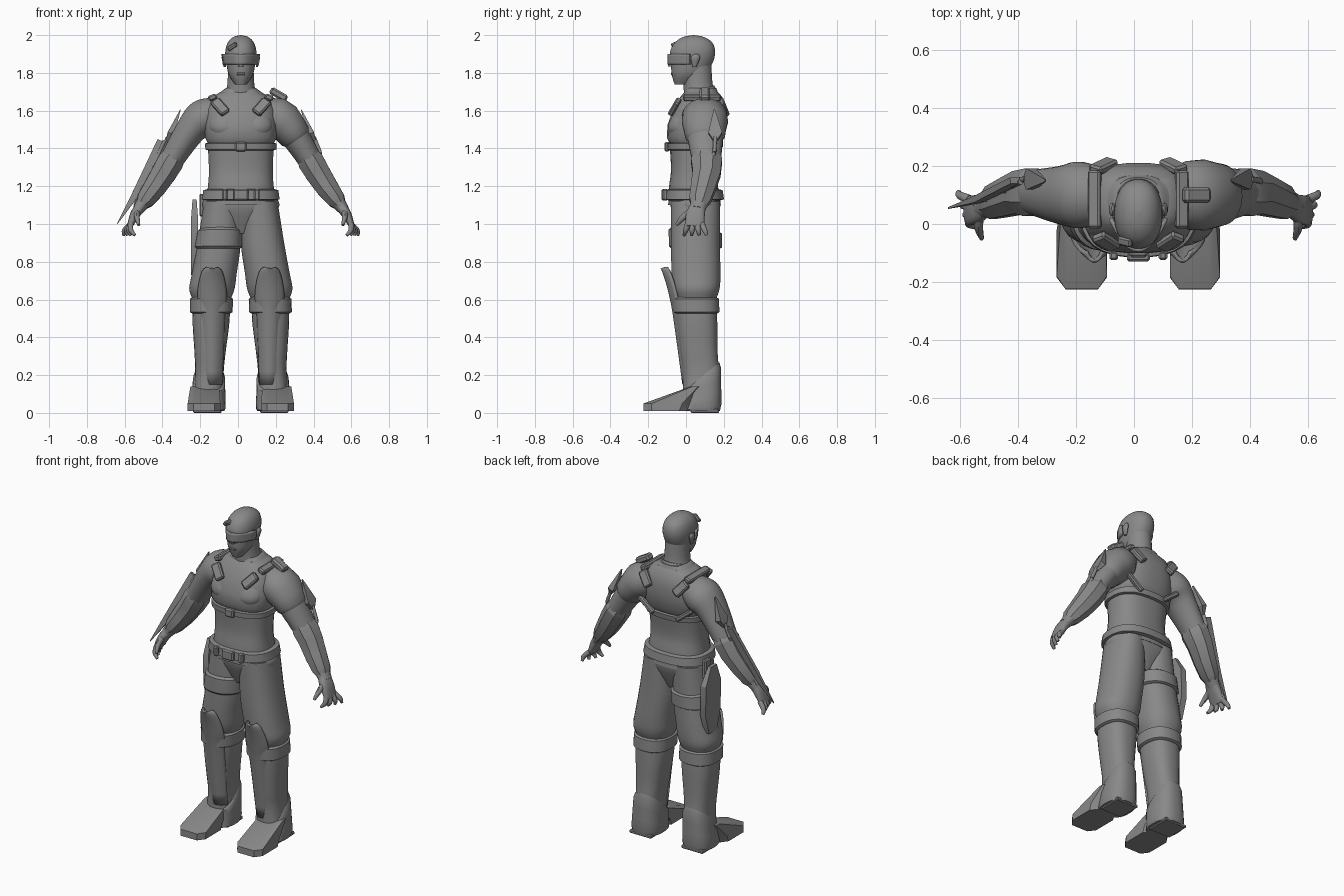
import bpy, bmesh, math
from mathutils import Vector, Matrix

if "Cube" in bpy.data.objects:
    bpy.data.objects.remove(bpy.data.objects["Cube"])

COLOUR = (.25, .25, .25, 1)
grey = bpy.data.materials.new("plain grey")
grey.use_nodes = True
grey.diffuse_color = COLOUR
grey.node_tree.nodes["Principled BSDF"].inputs["Base Color"].default_value = COLOUR
LEFT, RIGHT = 1, -1
BODY_OFFSET = .015  # the body stands a little to its left of centre


def finish(name, bm, side, angle=40):
    """Turn the bmesh into a shaded object, mirrored for the right side."""
    bmesh.ops.scale(bm, vec=(side, 1, 1), verts=bm.verts)
    bmesh.ops.recalc_face_normals(bm, faces=bm.faces)
    mesh = bpy.data.meshes.new(name)
    bm.to_mesh(mesh)
    bm.free()
    mesh.materials.append(grey)
    part = bpy.data.objects.new(name, mesh)
    bpy.context.collection.objects.link(part)
    part.location.x = BODY_OFFSET
    bpy.ops.object.select_all(action='DESELECT')
    part.select_set(True)
    bpy.context.view_layer.objects.active = part
    bpy.ops.object.shade_smooth_by_angle(angle=math.radians(angle))
    return part


def spline(rows, steps):
    """Smooth (Catmull-Rom) rows of equal length."""
    rows = [Vector(row) for row in rows]
    smooth = []
    for i in range(len(rows) - 1):
        start, end = rows[i], rows[i + 1]
        leave = (end - rows[max(i - 1, 0)]) / 2
        arrive = (rows[min(i + 2, len(rows) - 1)] - start) / 2
        for k in range(steps):
            t = k / steps
            blend = t * t * (3 - 2 * t)
            smooth.append(start.lerp(end, blend) + leave * t * (1 - t) ** 2 - arrive * t * t * (1 - t))
    return smooth + [rows[-1]]


def loft(name, rings, sides=28, power=2, steps=4, limb=False, side=LEFT, tilt=0, angle=40):
    """Skin rings of (x, y, z, half width, half depth); limb rings face along their path."""
    bm = bmesh.new()
    rings = spline(rings, steps)
    loops = []
    for i, ring in enumerate(rings):
        centre, across, along = Vector(ring[:3]), Vector((1, 0, 0)), Vector((0, 1, 0))
        if limb:
            before, after = rings[max(i - 1, 0)], rings[min(i + 1, len(rings) - 1)]
            heading = Vector((after - before)[:3]).normalized()
            across = heading.cross(along).normalized()
            along = across.cross(heading)
        loop = []
        for k in range(sides):
            turn = math.tau * (k + .5) / sides
            wide, deep = (math.copysign(abs(value) ** (2 / power), value)
                          for value in (math.cos(turn), math.sin(turn)))
            point = centre + across * wide * ring[3] + along * deep * ring[4]
            point.z += tilt * i / (len(rings) - 1) * (point.y - centre.y)
            loop.append(bm.verts.new(point))
        loops.append(loop)
    for lower, upper in zip(loops, loops[1:]):
        for k in range(sides):
            following = (k + 1) % sides
            bm.faces.new((lower[k], lower[following], upper[following], upper[k]))
    bm.faces.new(loops[0])
    bm.faces.new(loops[-1])
    return finish(name, bm, side, angle)


def ring_at(rings, height):
    """The body's cross-section at a height."""
    rows = sorted(spline(rings, 4), key=lambda row: row.z)
    for low, high in zip(rows, rows[1:]):
        if height <= high.z:
            return low.lerp(high, (height - low.z) / (high.z - low.z))
    return rows[-1]


def cover(name, rings, start, end, grow, **options):
    """Band or garment that hugs a body part between two heights."""
    rows = []
    for t in (0, .1, .35, .65, .9, 1):
        row = ring_at(rings, start + (end - start) * t)
        swell = grow if 0 < t < 1 else 0
        rows.append((*row[:3], row[3] + swell, row[4] + swell))
    return loft(name, rows, steps=1, **options)


def shell(name, rows, middle, depth, side=LEFT):
    """Curved plate; rows are (height, y at the middle, half width)."""
    bm = bmesh.new()
    columns = [k / 6 - 1 for k in range(13)]
    grid = [[bm.verts.new((middle + width * u, y + depth * u * u, z)) for u in columns]
            for z, y, width in spline(rows, 4)]
    for lower, upper in zip(grid, grid[1:]):
        for k in range(len(columns) - 1):
            bm.faces.new((lower[k], lower[k + 1], upper[k + 1], upper[k]))
    plate = finish(name, bm, side)
    thickness = plate.modifiers.new("thickness", 'SOLIDIFY')
    thickness.thickness, thickness.offset = .014, 0


def box(name, place, size, lean=0, roll=0, side=LEFT):
    """Chamfered box, leaned about x and rolled about y."""
    bm = bmesh.new()
    matrix = (Matrix.Translation(place) @ Matrix.Rotation(math.radians(lean), 4, 'X')
              @ Matrix.Rotation(math.radians(roll), 4, 'Y') @ Matrix.Diagonal((*size, 1)))
    bmesh.ops.create_cube(bm, size=1, matrix=matrix)
    bmesh.ops.bevel(bm, geom=list(bm.edges), offset=min(size) / 4, segments=1, affect='EDGES')
    finish(name, bm, side, angle=30)


def rod(name, start, end, radius, side):
    loft(name, [(*start, radius, radius), (*end, radius, radius)], sides=10, steps=1, limb=True, side=side)


# Torso, pelvis and vest
torso = [(0, .045, 1.1, .19, .14), (0, .04, 1.2, .175, .13), (0, .04, 1.3, .17, .12), (0, .05, 1.5, .18, .14),
         (0, .07, 1.6, .175, .13), (0, .08, 1.67, .14, .1), (0, .08, 1.72, .08, .08)]
loft("torso", torso, power=2.5)
loft("pelvis", [(0, .05, 1.15, .18, .13), (0, .05, 1.08, .2, .13), (0, .05, .95, .05, .08)], power=2.3)
cover("vest", torso, 1.43, 1.7, .012, power=2.6)
cover("chest_strap", torso, 1.39, 1.43, .014, power=2.5)
box("chest_buckle", (0, -.1, 1.41), (.06, .03, .05))
cover("belt", torso, 1.125, 1.185, .022, power=2.5)
box("belt_buckle", (0, -.115, 1.155), (.08, .03, .06))
loft("collar", [(0, .08, 1.67, .11, .1), (0, .07, 1.71, .08, .08)], tilt=.3)

# Chest, buckles and straps in pairs
for side in (LEFT, RIGHT):
    loft("chest_muscle", [(.08, -.03, 1.45, .05, .04), (.08, -.03, 1.5, .085, .065),
                          (.08, -.02, 1.55, .085, .065), (.08, 0, 1.62, .05, .04)], side=side)
    box("front_buckle", (.11, -.06, 1.62), (.055, .03, .1), lean=-30, roll=38, side=side)
    box("back_buckle", (.12, .2, 1.62), (.055, .03, .1), lean=22, roll=38, side=side)
    box("shoulder_strap", (.15, .085, 1.67), (.045, .2, .03), roll=22, side=side)
    box("back_strap", (.13, .18, 1.45), (.13, .03, .03), roll=-38, side=side)
    box("belt_clip", (.085, -.11, 1.155), (.03, .03, .06), side=side)
box("shoulder_pouch", (.2, .1, 1.685), (.1, .055, .04), roll=30)

# Head with visor
loft("neck", [(0, .08, 1.66, .1, .09), (0, .065, 1.73, .073, .078), (0, .06, 1.86, .068, .074)])
loft("head", [(0, -.02, 1.738, .03, .04), (0, .01, 1.79, .064, .086), (0, .03, 1.85, .077, .11),
              (0, .035, 1.91, .083, .12), (0, .04, 1.96, .07, .1), (0, .04, 1.99, .04, .055),
              (0, .04, 2, .003, .003)], power=2.2)
loft("nose", [(0, -.08, 1.89, .008, .006), (0, -.08, 1.835, .018, .018)], sides=8, steps=1)
box("mouth", (0, -.07, 1.795), (.045, .02, .016))
shell("visor", [(1.9, -.09, .096), (1.845, -.09, .09)], middle=0, depth=.11)
for side in (LEFT, RIGHT):
    loft("ear", [(.085, .045, 1.83, .006, .01), (.09, .05, 1.88, .012, .024), (.088, .055, 1.9, .005, .01)],
         sides=10, side=side)
box("brow_plate", (.045, -.06, 1.94), (.055, .03, .022), lean=20, roll=35, side=RIGHT)

# Arms with bracers, hands and elbow spikes
arm = [(.12, .095, 1.6, .075, .09), (.2, .1, 1.56, .1, .115), (.27, .1, 1.49, .08, .1),
       (.39, .11, 1.3, .06, .072), (.43, .1, 1.23, .058, .064), (.545, .06, 1.075, .03, .042)]
strut_top, strut_joint, elbow = (.388, .155, 1.46), (.42, .15, 1.38), (.425, .12, 1.29)
for side in (LEFT, RIGHT):
    loft("arm", arm, limb=True, side=side)
    cover("bracer", arm, 1.36, 1.1, .012, sides=8, limb=True, side=side, angle=20)
    loft("palm", [(.53, .065, 1.095, .028, .04), (.56, .05, 1.05, .026, .05), (.59, .045, .985, .014, .05)],
         power=2.5, limb=True, side=side)
    for finger in range(4):
        knuckle = Vector((.583, .01 + .025 * finger, 1))
        tip = Vector((.56 + .02 * finger, .04 * finger - .01, .94))
        middle = knuckle.lerp(tip, .55) + Vector((.012, 0, 0))
        loft("finger", [(*knuckle, .015, .016), (*middle, .014, .014), (*tip, .008, .008)],
             sides=10, limb=True, side=side)
    loft("thumb", [(.55, .03, 1.065, .018, .02), (.55, -.015, 1.035, .015, .017), (.54, -.05, .995, .008, .009)],
         sides=10, limb=True, side=side)
    loft("elbow_spike", [(.32, .15, 1.605, .002, .004), (.37, .155, 1.48, .02, .04), (.39, .155, 1.44, .008, .01)],
         sides=4, power=8, steps=1, limb=True, side=side, angle=20)
    rod("spike_strut", strut_top, strut_joint, .01, side)
    rod("spike_brace", strut_joint, elbow, .01, side)

# Sleeve on the left arm
cover("sleeve", arm, 1.59, 1.45, .01, limb=True)
box("sleeve_pocket", (.31, .09, 1.51), (.03, .09, .06), roll=-35)

# Long blade on the right forearm
loft("forearm_blade", [(.425, .15, 1.44, .02, .012), (.55, .085, 1.17, .022, .012), (.655, .055, 1, .002, .003)],
     sides=4, power=8, steps=1, limb=True, side=RIGHT, angle=20)
rod("blade_rail", (.405, .145, 1.44), (.56, .08, 1.1), .01, RIGHT)
rod("upper_blade_mount", (.4, .11, 1.295), (.475, .12, 1.315), .012, RIGHT)
rod("lower_blade_mount", (.47, .085, 1.175), (.54, .09, 1.195), .012, RIGHT)

# Legs, boots and armour
leg = [(.1, .05, 1.12, .095, .13), (.115, .05, .9, .115, .13), (.14, .053, .74, .119, .13),
       (.153, .055, .66, .121, .124), (.155, .055, .61, .105, .108)]
boot = [(.155, .05, .615, .1, .11), (.158, .058, .48, .098, .108), (.163, .068, .32, .083, .1),
        (.167, .08, .2, .076, .097), (.175, .08, .01, .088, .1)]
for side in (LEFT, RIGHT):
    loft("trouser_leg", leg, power=2.3, side=side)
    loft("boot", boot, power=2.5, side=side)
    cover("knee_cuff", boot, .525, .613, .014, power=2.4, side=side)
    cover("heel_guard", boot, 0.01, .19, .008, power=2.5, tilt=.8, side=side)
    shell("knee_and_shin_guard", [(.767, -.128, .025), (.75, -.12, .048), (.69, -.1, .066), (.61, -.08, .074),
                                  (.5, -.06, .062), (.15, -.012, .05)], middle=.152, depth=.035, side=side)
    loft("toe_cap", [(.195, -.11, .01, .09, .12), (.195, -.1, .05, .09, .13), (.19, .05, .14, .08, .025)],
         sides=8, power=4, steps=1, side=side, angle=20)
    box("heel_sole", (.177, .1, .01), (.15, .15, .02), side=side)

# Thigh strap and holster on the right leg
cover("thigh_strap", leg, .87, .97, .012, power=2.3, tilt=-.1, side=RIGHT)
loft("holster", [(.245, .07, 1.13, .012, .03), (.245, .085, 1.03, .02, .08), (.245, .09, .85, .02, .08),
                 (.245, .09, .73, .02, .04)], sides=4, power=8, steps=1, side=RIGHT, angle=20)
box("holster_hanger", (.205, .07, 1.1), (.03, .06, .12), side=RIGHT)
